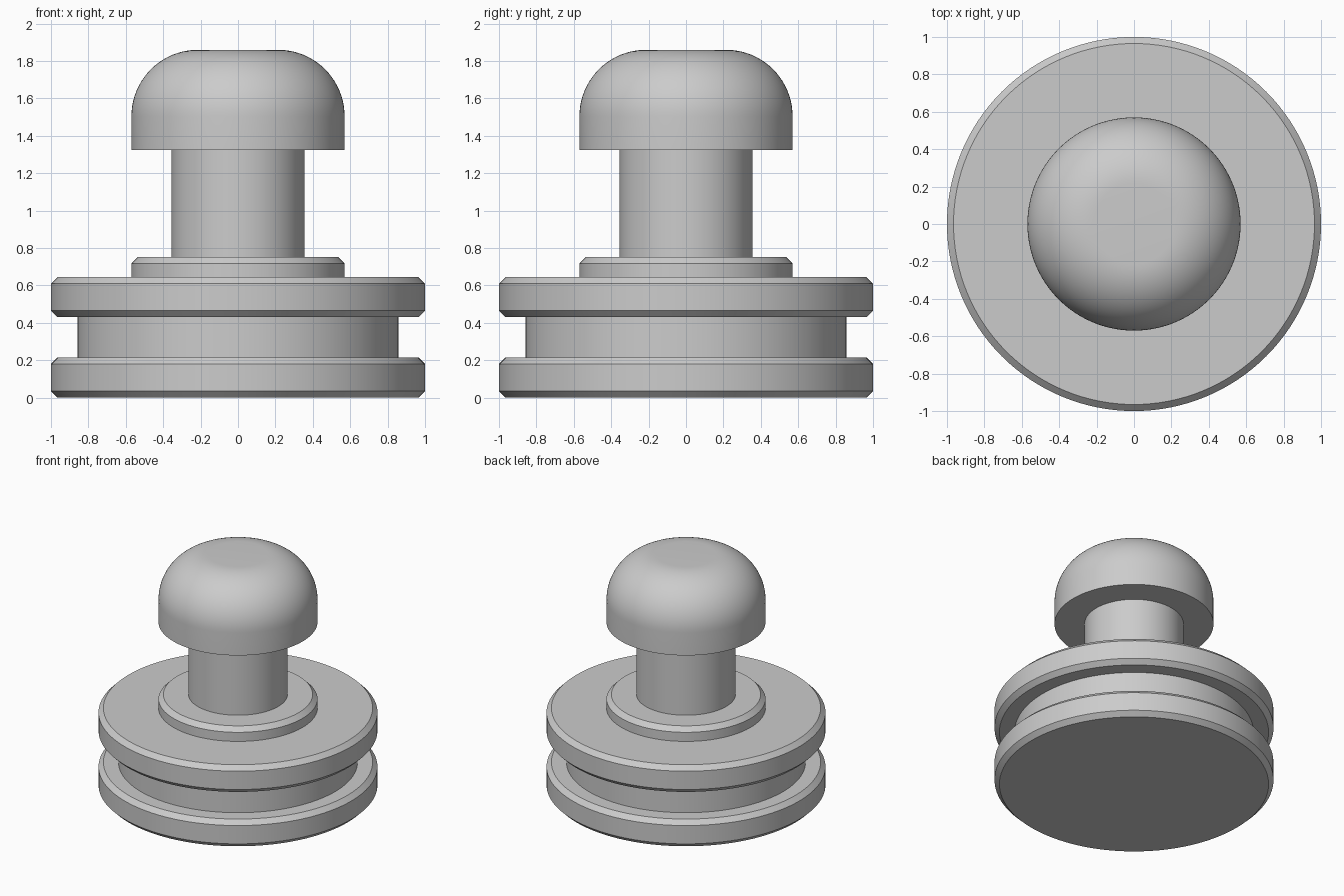
import bpy
import bmesh
from math import sin, cos, pi, radians

cube = bpy.data.objects.get("Cube")
if cube:
    bpy.data.objects.remove(cube, do_unlink=True)

SIDES = 128
CHAMFER = 0.035

grey = bpy.data.materials.new("plain grey")
grey.use_nodes = True
colour = (0.6, 0.6, 0.6, 1)
grey.diffuse_color = colour
grey.node_tree.nodes["Principled BSDF"].inputs["Base Color"].default_value = colour


def lathe(name, profile, bottom=False, top=False):
    """Turn a (radius, height) profile, listed upwards, about the z axis."""
    bm = bmesh.new()
    rings = [[bm.verts.new((r * cos(2 * pi * i / SIDES), r * sin(2 * pi * i / SIDES), z))
              for i in range(SIDES)] for r, z in profile]
    for low, high in zip(rings, rings[1:]):
        for i in range(SIDES):
            j = (i + 1) % SIDES
            bm.faces.new((low[i], low[j], high[j], high[i]))
    if bottom:
        bm.faces.new(rings[0][::-1])
    if top:
        bm.faces.new(rings[-1])
    mesh = bpy.data.meshes.new(name)
    bm.to_mesh(mesh)
    bm.free()
    mesh.materials.append(grey)
    obj = bpy.data.objects.new(name, mesh)
    bpy.context.collection.objects.link(obj)
    bpy.ops.object.select_all(action="DESELECT")
    obj.select_set(True)
    bpy.context.view_layer.objects.active = obj
    bpy.ops.object.shade_smooth_by_angle(angle=radians(30))
    return obj


def chamfered_rim(radius, z0, z1):
    """Disc edge chamfered above and below."""
    return [(radius - CHAMFER, z0), (radius, z0 + CHAMFER),
            (radius, z1 - CHAMFER), (radius - CHAMFER, z1)]


# Radii and heights shared by neighbouring parts
groove_r, collar_r, stem_r = 0.857, 0.57, 0.355
groove_z, rim_z, collar_z, step_z, cap_z = 0.215, 0.43, 0.645, 0.752, 1.325

# Base: two flanges with a groove between them
lathe("lower_flange", chamfered_rim(1, 0, groove_z) + [(groove_r, groove_z)], bottom=True)
lathe("groove_wall", [(groove_r, groove_z), (groove_r, rim_z)])
lathe("upper_flange", [(groove_r, rim_z)] + chamfered_rim(1, rim_z, collar_z)
      + [(collar_r, collar_z)])

# Collar and stem
lathe("collar", [(collar_r, collar_z), (collar_r, step_z - CHAMFER),
                 (collar_r - CHAMFER, step_z), (stem_r, step_z)])
lathe("stem", [(stem_r, step_z), (stem_r, cap_z)])

# Mushroom cap: straight skirt, quarter-round shoulder, flat top
arc_r, steps = 0.356, 20
arc = [(collar_r - arc_r + arc_r * cos(a), 1.504 + arc_r * sin(a))
       for a in (pi / 2 * k / steps for k in range(steps + 1))]
lathe("cap", [(stem_r, cap_z), (collar_r, cap_z)] + arc, top=True)
